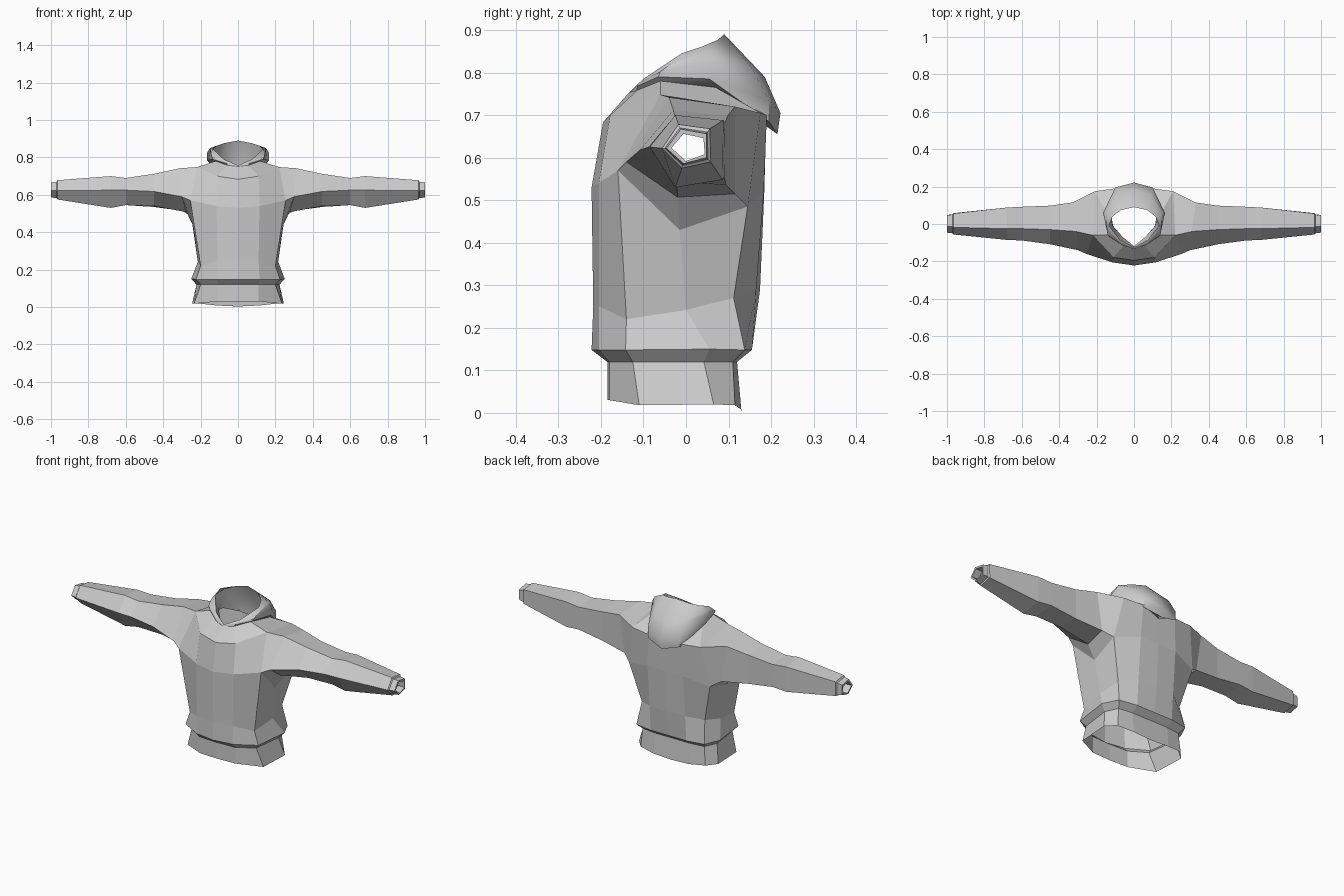
import bpy, bmesh, math

cloth = bpy.data.materials.new("grey cloth")
cloth.diffuse_color = (0.6, 0.6, 0.6, 1)


def loft(name, rings, closed=False, extra=None, smooth=None):
    """Skin matching rings of points, then mirror the half across x = 0."""
    bm = bmesh.new()
    rows = [[bm.verts.new(p) for p in ring] for ring in rings]
    for a, b in zip(rows, rows[1:]):
        n = len(a)
        for i in range(n if closed else n - 1):
            j = (i + 1) % n
            bm.faces.new((a[i], a[j], b[j], b[i]))
    if extra:
        extra(bm, rows)
    bmesh.ops.remove_doubles(bm, verts=bm.verts[:], dist=0.0005)
    bmesh.ops.mirror(bm, geom=bm.verts[:] + bm.edges[:] + bm.faces[:],
                     axis='X', merge_dist=0.0005)
    bmesh.ops.recalc_face_normals(bm, faces=bm.faces[:])
    mesh = bpy.data.meshes.new(name)
    bm.to_mesh(mesh)
    bm.free()
    mesh.materials.append(cloth)
    obj = bpy.data.objects.new(name, mesh)
    bpy.context.collection.objects.link(obj)
    if smooth:
        bpy.context.view_layer.objects.active = obj
        obj.select_set(True)
        bpy.ops.object.shade_smooth_by_angle(angle=math.radians(smooth))
        obj.select_set(False)
    return obj


# Arm root: front, top front, top back, bottom back, bottom front
root = [(.255, -.16, .57), (.22, -.06, .748), (.21, .175, .705),
        (.25, .145, .485), (.238, -.015, .43)]

# Body, front centre round to back centre, hem upward
body = [
    [(0, -.185, .03), (.11, -.18, .03), (.235, -.11, .018), (.245, .065, .02),
     (.2, .115, .018), (.11, .13, .008), (0, .13, .003)],
    [(0, -.185, .12), (.11, -.18, .12), (.2, -.125, .12), (.222, .042, .12),
     (.19, .11, .12), (.11, .12, .12), (0, .12, .12)],
    [(0, -.222, .148), (.115, -.205, .148), (.225, -.142, .148), (.25, .055, .15),
     (.21, .138, .148), (.11, .155, .148), (0, .155, .148)],
    [(0, -.218, .25), (.11, -.205, .25), (.2, -.14, .22), (.215, 0, .242),
     (.195, .112, .27), (.11, .165, .29), (0, .174, .29)],
    [(0, -.222, .53), (.115, -.205, .54), root[0], root[4],
     root[3], (.11, .183, .52), (0, .184, .52)],
]
upper = [(0, -.195, .683), (.11, -.178, .70), root[1], root[2],
         (.1, .19, .70), (0, .188, .66)]
neck = [(0, -.135, .752), (.055, -.115, .758), (.12, -.06, .78), (.15, .07, .765),
        (.09, .15, .72), (0, .18, .68)]


def yoke(bm, rows):
    # Chest, back and shoulders around the sleeve openings
    chest = rows[-1]
    u = [bm.verts.new(p) for p in upper]
    n = [bm.verts.new(p) for p in neck]
    for a, b, i, j in ((0, 1, 0, 1), (1, 2, 1, 2), (4, 5, 3, 4), (5, 6, 4, 5)):
        bm.faces.new((chest[a], chest[b], u[j], u[i]))
    for i in range(5):
        bm.faces.new((u[i], u[i + 1], n[i + 1], n[i]))


loft("body", body, extra=yoke)


def section(x, front, tf, tb, bb, bf):
    return [(x, *p) for p in (front, tf, tb, bb, bf)]


# Sleeves with five sides and a turned-in cuff
sleeves = [
    root,
    [(.30, -.14, .59), (.31, -.04, .742), (.33, .115, .72), (.30, .115, .515), (.275, -.02, .507)],
    section(.45, (-.108, .618), (-.03, .712), (.098, .698), (.095, .535), (-.022, .54)),
    section(.60, (-.088, .625), (-.025, .69), (.092, .682), (.09, .555), (-.025, .545)),
    section(.68, (-.085, .625), (-.025, .70), (.088, .688), (.086, .548), (-.025, .53)),
    section(.965, (-.056, .622), (-.018, .678), (.056, .668), (.058, .59), (-.01, .575)),
    section(.97, (-.05, .622), (-.014, .67), (.05, .66), (.052, .596), (-.008, .582)),
    section(1.0, (-.046, .622), (-.012, .667), (.048, .656), (.048, .6), (-.006, .586)),
    section(1.0, (-.034, .623), (-.006, .656), (.041, .646), (.044, .608), (0, .592)),
    section(.96, (-.034, .623), (-.006, .656), (.041, .646), (.044, .608), (0, .592)),
]
loft("sleeves", sleeves, closed=True)

# Hood: from the neck seam out over the roll, up to the rim, then inside
hood = [
    neck,
    [(0, -.132, .754), (.06, -.115, .768), (.135, -.065, .79), (.165, .055, .785),
     (.10, .195, .685), (0, .215, .655)],
    [(0, -.131, .756), (.065, -.11, .776), (.14, -.06, .802), (.165, .06, .825),
     (.10, .195, .735), (0, .222, .705)],
    [(0, -.129, .757), (.07, -.10, .785), (.145, -.03, .825), (.15, .06, .85),
     (.09, .155, .81), (0, .185, .79)],
    [(0, -.126, .757), (.075, -.085, .79), (.135, -.01, .845), (.115, .04, .862),
     (.07, .075, .877), (0, .09, .89)],
    [(0, -.118, .737), (.06, -.072, .757), (.115, -.01, .785), (.122, .04, .785),
     (.085, .12, .765), (0, .15, .755)],
    [(0, -.118, .732), (.06, -.07, .745), (.112, -.01, .765), (.12, .04, .755),
     (.08, .125, .715), (0, .16, .69)],
]
loft("hood", hood, smooth=40)
